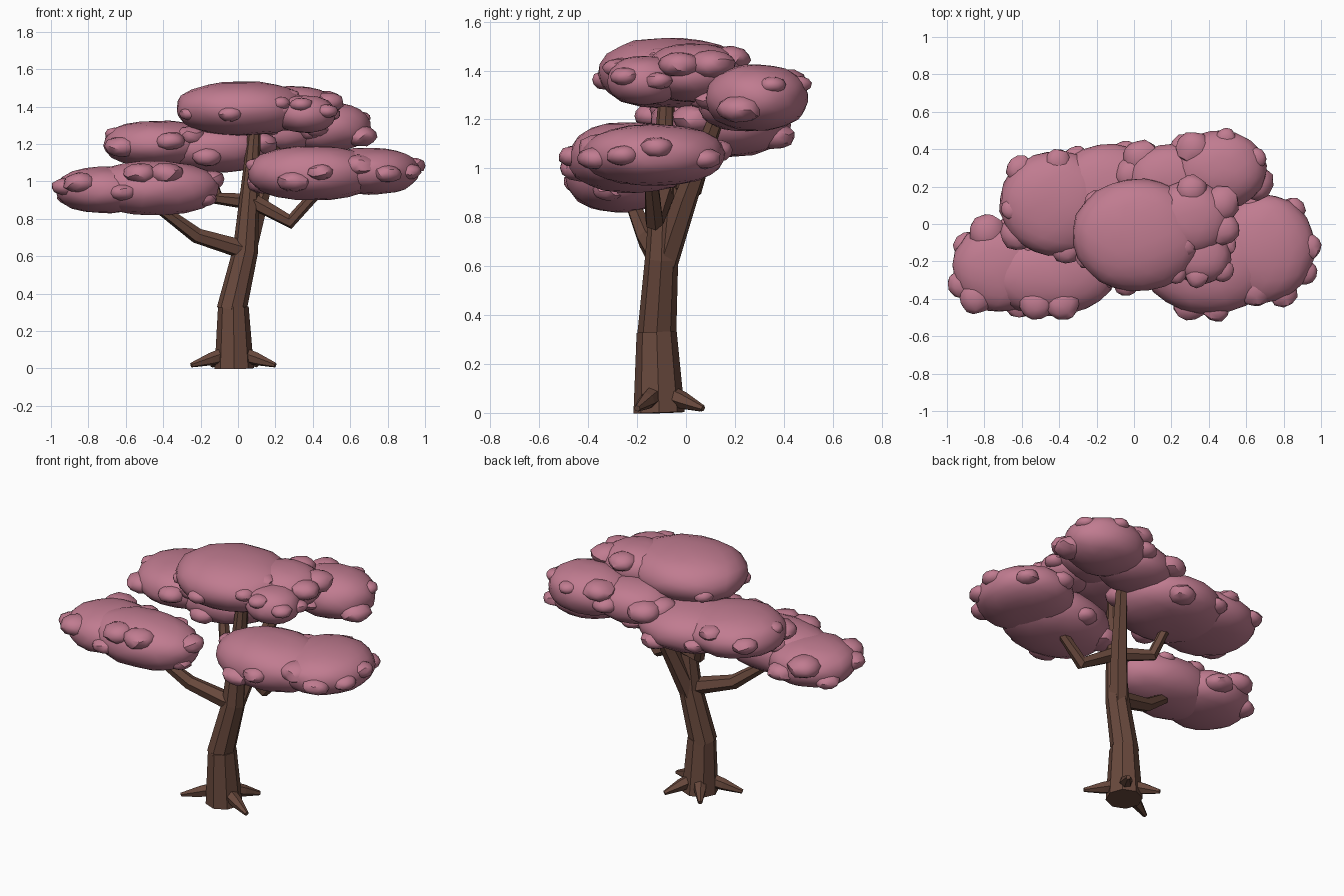
import bpy, bmesh, math, random
from mathutils import Vector, Matrix

cube = bpy.data.objects.get("Cube")
if cube:
    bpy.data.objects.remove(cube, do_unlink=True)
random.seed(11)


def material(name, rgb):
    m = bpy.data.materials.new(name)
    m.use_nodes = True
    m.diffuse_color = (*rgb, 1)
    m.node_tree.nodes["Principled BSDF"].inputs["Base Color"].default_value = (*rgb, 1)
    return m


BARK = material("brown bark", (0.14, 0.066, 0.046))
BLOSSOM = material("pink blossom", (0.53, 0.2, 0.28))


def finish(name, bm, mat):
    bmesh.ops.recalc_face_normals(bm, faces=bm.faces)
    mesh = bpy.data.meshes.new(name)
    bm.to_mesh(mesh)
    bm.free()
    mesh.materials.append(mat)
    obj = bpy.data.objects.new(name, mesh)
    bpy.context.collection.objects.link(obj)
    return obj


def limb(name, points, radii, sides=6):
    """Tapered flat-sided tube along a path."""
    pts = [Vector(p) for p in points]
    bm = bmesh.new()
    rings = []
    for i, p in enumerate(pts):
        t = (pts[min(i + 1, len(pts) - 1)] - pts[max(i - 1, 0)]).normalized()
        if i == 0:
            u = t.orthogonal().normalized()
        u = (u - t * u.dot(t)).normalized()
        v = t.cross(u)
        rings.append([bm.verts.new(p + radii[i] * (math.cos(a) * u + math.sin(a) * v))
                      for a in (math.tau * k / sides for k in range(sides))])
    for a, b in zip(rings, rings[1:]):
        for k in range(sides):
            n = (k + 1) % sides
            bm.faces.new((a[k], a[n], b[n], b[k]))
    bm.faces.new(rings[0])
    bm.faces.new(rings[-1])
    return finish(name, bm, BARK)


def ball(bm, centre, size, detail, power, jitter):
    """Squashed, slightly boxy icosphere with an uneven surface."""
    turn = Matrix.Rotation(random.uniform(0, math.tau), 4, Vector(
        (random.uniform(-1, 1), random.uniform(-1, 1), 1)).normalized())
    made = bmesh.ops.create_icosphere(bm, subdivisions=detail, radius=1, matrix=turn)
    for v in made["verts"]:
        flat = math.hypot(v.co.x, v.co.y)
        v.co /= (flat ** power + abs(v.co.z) ** power) ** (1 / power)
        v.co *= 1 + random.uniform(-jitter, jitter)
        v.co = Vector(centre) + Matrix.Diagonal(size) @ v.co


def canopy(name, lobes, knobs):
    """Overlapping flattened lobes with knobs sunk into their rims."""
    bm = bmesh.new()
    for centre, size in lobes:
        ball(bm, centre, size, 3, 2.3, 0.02)
        for k in range(knobs):
            a = math.tau * (k + random.random() * 0.7) / knobs
            h = random.uniform(-0.45, 0.6)
            r = math.sqrt(1 - h * h) * 0.9
            spot = Vector(centre) + Vector((size[0] * r * math.cos(a),
                                            size[1] * r * math.sin(a), size[2] * h * 0.9))
            s = random.uniform(0.055, 0.1)
            ball(bm, spot, (s, s, s * 0.6), 2, 2.2, 0.06)
    obj = finish(name, bm, BLOSSOM)
    bpy.ops.object.select_all(action="DESELECT")
    obj.select_set(True)
    bpy.context.view_layer.objects.active = obj
    bpy.ops.object.shade_smooth_by_angle(angle=math.radians(35))


# Trunk
limb("lower_trunk", [(-0.02, -0.11, 0), (-0.025, -0.12, 0.33)], [0.105, 0.082], 8)
limb("upper_trunk", [(-0.035, -0.12, 0.31), (0.04, -0.1, 0.63), (0.09, -0.08, 1.3)],
     [0.08, 0.068, 0.032], 8)

# Branches
limb("back_branch", [(0.03, -0.1, 0.58), (0.11, 0, 0.88), (0.2, 0.13, 1.22)],
     [0.06, 0.05, 0.032])
limb("right_branch", [(0.03, -0.11, 0.635), (-0.22, -0.16, 0.71), (-0.45, -0.23, 0.88)],
     [0.052, 0.042, 0.028])
limb("left_branch", [(0.07, -0.09, 0.9), (0.28, -0.13, 0.785), (0.42, -0.14, 0.94)],
     [0.045, 0.04, 0.03])
limb("middle_branch", [(0.08, -0.07, 0.89), (-0.11, 0.03, 0.91), (-0.17, 0.09, 1.1)],
     [0.045, 0.036, 0.028])

# Roots
for side, x, y in (("front_right", -0.25, -0.2), ("front_left", 0.2, -0.2),
                   ("back_left", 0.1, 0.07), ("back_right", -0.14, 0.06)):
    start = Vector((-0.02, -0.11, 0.09))
    tip = Vector((x, y, 0.018))
    limb("root_" + side, [start, start.lerp(tip, 0.55), tip], [0.045, 0.035, 0.013])

# Canopies
canopy("right_low_canopy", [((-0.71, -0.23, 0.955), (0.26, 0.24, 0.125)),
                            ((-0.45, -0.27, 0.965), (0.35, 0.22, 0.145))], 8)
canopy("left_low_canopy", [((0.7, -0.13, 1.055), (0.27, 0.29, 0.125)),
                           ((0.4, -0.22, 1.045), (0.35, 0.26, 0.145))], 8)
canopy("back_right_canopy", [((-0.42, 0.11, 1.2), (0.3, 0.28, 0.125)),
                             ((-0.14, 0.14, 1.18), (0.32, 0.29, 0.135))], 7)
canopy("back_left_canopy", [((0.46, 0.29, 1.29), (0.25, 0.21, 0.135)),
                            ((0.2, 0.24, 1.27), (0.24, 0.19, 0.12))], 7)
canopy("top_canopy", [((0.02, -0.06, 1.39), (0.35, 0.3, 0.145)),
                      ((0.3, 0.03, 1.39), (0.22, 0.2, 0.12)),
                      ((0.36, -0.17, 1.36), (0.16, 0.15, 0.1))], 6)
